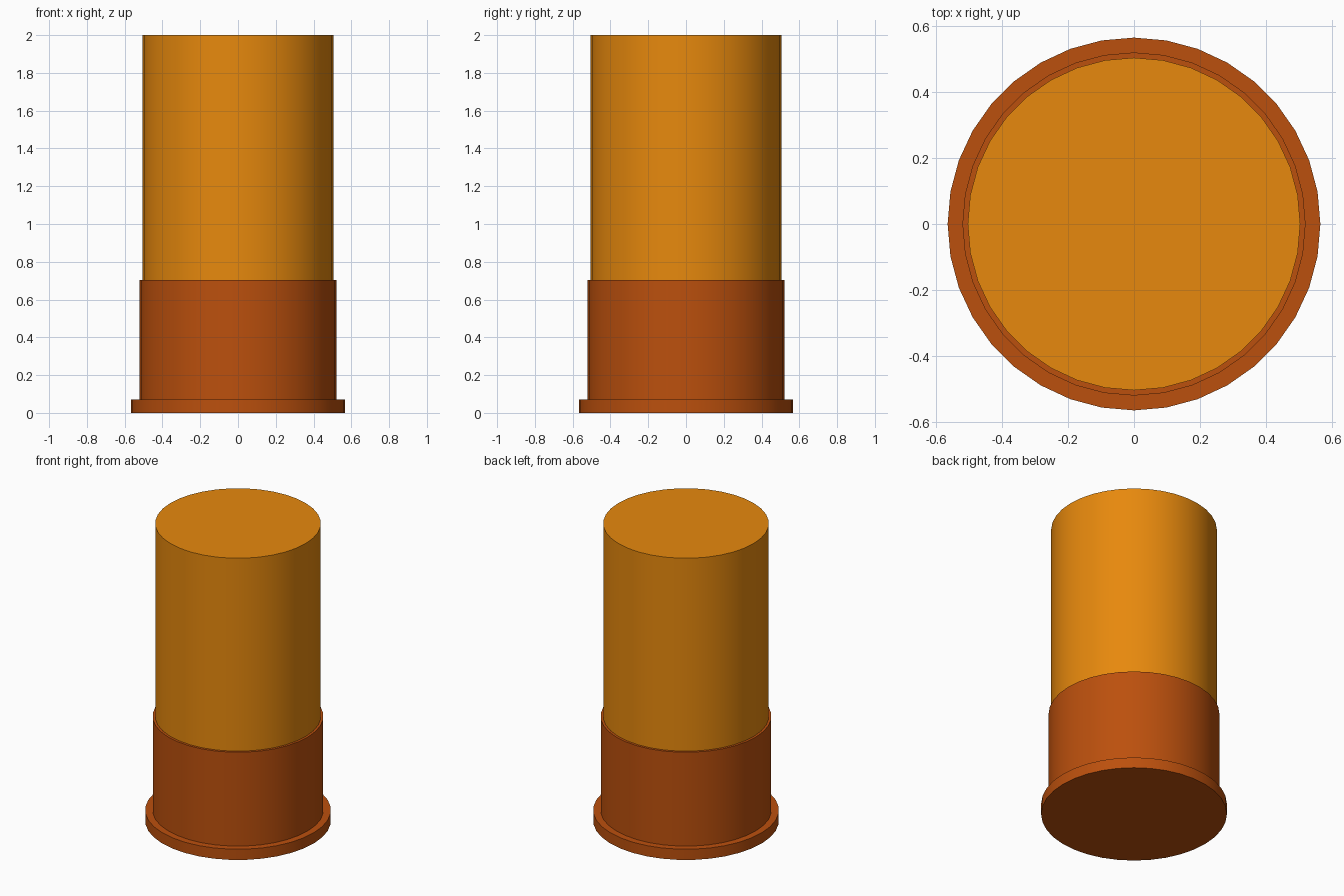
import bpy
import bmesh
import math

if "Cube" in bpy.data.objects:
    bpy.data.objects.remove(bpy.data.objects["Cube"])

SIDES = 36


def material(name, color):
    m = bpy.data.materials.new(name)
    m.diffuse_color = color
    m.use_nodes = True
    m.node_tree.nodes["Principled BSDF"].inputs["Base Color"].default_value = m.diffuse_color
    return m


def lathe(name, profile, mat):
    """Stack rings of (radius, z) from bottom to top and cap both ends."""
    bm = bmesh.new()
    rings = []
    for r, z in profile:
        rings.append([bm.verts.new((r * math.cos(2 * math.pi * i / SIDES),
                                    r * math.sin(2 * math.pi * i / SIDES), z))
                      for i in range(SIDES)])
    for low, high in zip(rings, rings[1:]):
        for i in range(SIDES):
            j = (i + 1) % SIDES
            bm.faces.new((low[i], low[j], high[j], high[i]))
    bm.faces.new(rings[0][::-1])
    bm.faces.new(rings[-1])
    mesh = bpy.data.meshes.new(name)
    bm.to_mesh(mesh)
    bm.free()
    mesh.materials.append(mat)
    obj = bpy.data.objects.new(name, mesh)
    bpy.context.collection.objects.link(obj)
    bpy.ops.object.select_all(action='DESELECT')
    obj.select_set(True)
    bpy.context.view_layer.objects.active = obj
    bpy.ops.object.shade_smooth_by_angle(angle=math.radians(30))
    return obj


amber = material("amber", (0.80, 0.25, 0.004, 1))
rust = material("rust", (0.50, 0.08, 0.004, 1))

# Lower sleeve with its flat rim
lathe("base_sleeve", [(0.566, 0), (0.566, 0.072), (0.521, 0.072), (0.521, 0.703)], rust)

# Upper tube, seated in the sleeve
lathe("upper_tube", [(0.505, 0.65), (0.505, 2.0)], amber)
